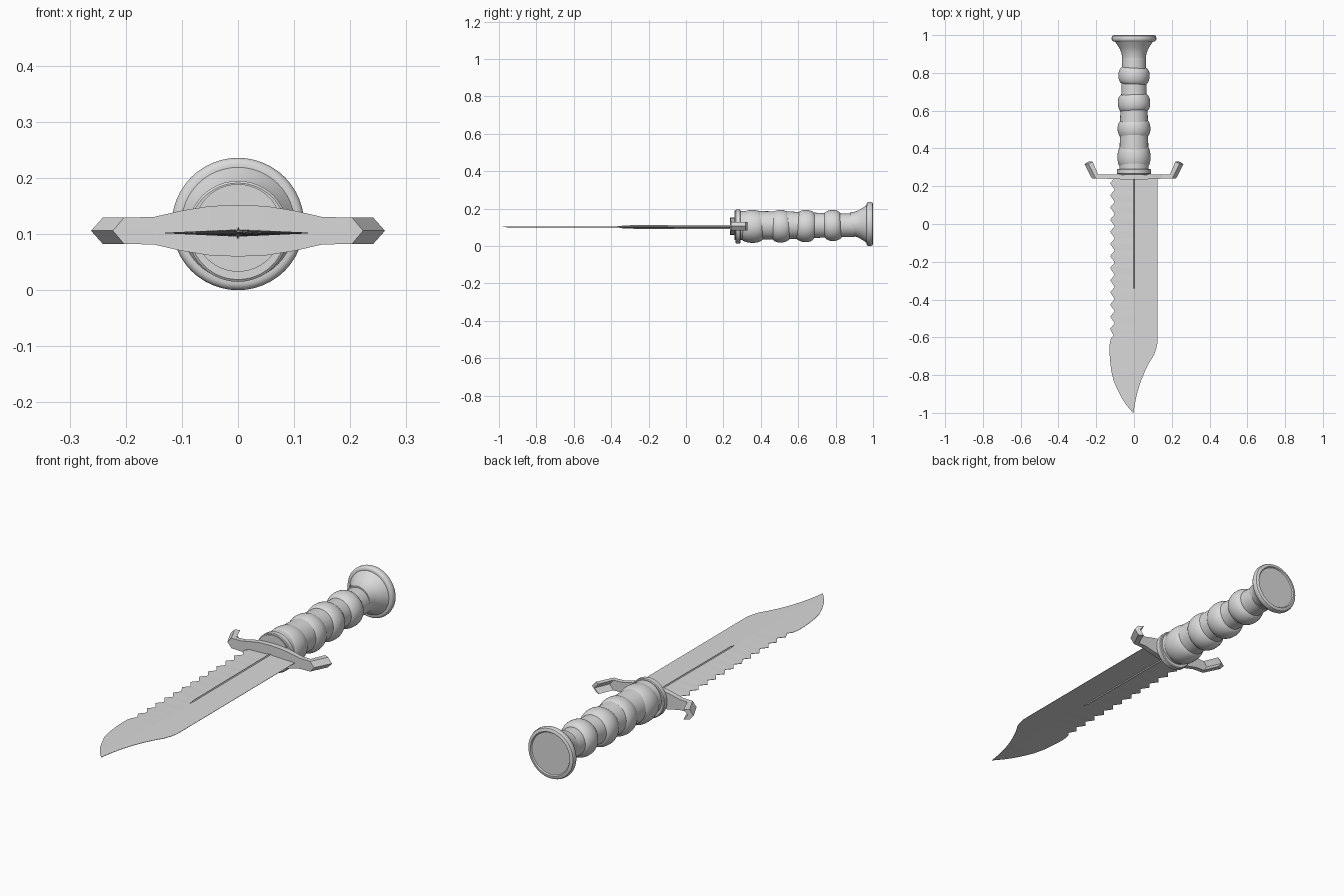
import bpy, bmesh, math
from mathutils import Matrix, Vector

if "Cube" in bpy.data.objects:
    bpy.data.objects.remove(bpy.data.objects["Cube"])

steel = bpy.data.materials.new("plain grey")
steel.diffuse_color = (0.7, 0.7, 0.7, 1)
steel.use_nodes = True
steel.node_tree.nodes["Principled BSDF"].inputs["Base Color"].default_value = steel.diffuse_color


def finish(name, verts, faces, smooth=False):
    me = bpy.data.meshes.new(name)
    me.from_pydata(verts, [], faces)
    bm = bmesh.new()
    bm.from_mesh(me)
    bmesh.ops.recalc_face_normals(bm, faces=bm.faces)
    bm.to_mesh(me)
    bm.free()
    me.materials.append(steel)
    ob = bpy.data.objects.new(name, me)
    bpy.context.collection.objects.link(ob)
    if smooth:
        bpy.ops.object.select_all(action='DESELECT')
        ob.select_set(True)
        bpy.context.view_layer.objects.active = ob
        bpy.ops.object.shade_smooth_by_angle(angle=math.radians(35))
    return ob


def loft(name, rings, smooth=False):
    """Skin a list of equal-length vertex rings and cap both ends."""
    n = len(rings[0])
    verts = [v for r in rings for v in r]
    faces = [(i * n + j, i * n + (j + 1) % n, (i + 1) * n + (j + 1) % n, (i + 1) * n + j)
             for i in range(len(rings) - 1) for j in range(n)]
    faces += [tuple(range(n)), tuple(range((len(rings) - 1) * n, len(rings) * n))]
    return finish(name, verts, faces, smooth)


def lathe(name, profile, zc, tilt=0.0, yaw=0.0, n=48):
    """Turn (y, radius) pairs about a y-axis at height zc, tilted about its middle."""
    ym = (profile[0][0] + profile[-1][0]) / 2
    rot = Matrix.Rotation(tilt, 3, 'X') @ Matrix.Rotation(yaw, 3, 'Z')
    rings = []
    for y, r in profile:
        rings.append([rot @ Vector((r * math.cos(a), y - ym, r * math.sin(a))) + Vector((0, ym, zc))
                      for a in (2 * math.pi * k / n for k in range(n))])
    return loft(name, rings, True)


# pommel: flared neck with a rounded disc and shallow recessed end
lathe("pommel", [(0.88, 0.063), (0.905, 0.066), (0.93, 0.077), (0.95, 0.09), (0.966, 0.101),
                 (0.966, 0.108), (0.969, 0.114), (0.976, 0.118), (0.988, 0.118), (0.996, 0.115),
                 (1.0, 0.108), (1.0, 0.101), (0.995, 0.097), (0.995, 0.01)], 0.118)

# grip core
lathe("grip_core", [(0.26, 0.078), (0.40, 0.076), (0.45, 0.075), (0.57, 0.073),
                    (0.70, 0.067), (0.80, 0.064), (0.90, 0.063)], 0.111)

# rounded grip swells, each slightly tilted
for i, (yc, half, r, zc, tilt, yaw) in enumerate([
        (0.355, 0.058, 0.088, 0.105, 0.0, 0.0), (0.505, 0.047, 0.087, 0.106, 0.06, 0.06),
        (0.64, 0.047, 0.086, 0.107, -0.06, 0.06), (0.785, 0.045, 0.083, 0.110, 0.06, -0.06)]):
    prof = []
    for k in range(13):
        t = -1 + k / 6
        prof.append((yc + half * math.sin(t * math.pi / 2),
                     r - 0.024 * (1 - math.cos(t * math.pi / 2))))
    lathe("grip_swell_%d" % (i + 1), prof, zc, tilt, yaw)

# collar between grip and guard
lathe("collar", [(0.264, 0.086), (0.267, 0.09), (0.288, 0.09), (0.291, 0.086)], 0.105)

# cross guard with bent, ridged tips: front (x, y), back (x, y), half height, ridge shift
half = [((0.0, 0.236), (0.0, 0.264), 0.046, 0), ((0.05, 0.236), (0.05, 0.264), 0.044, 0),
        ((0.10, 0.238), (0.10, 0.262), 0.036, 0), ((0.15, 0.24), (0.15, 0.262), 0.0245, 0),
        ((0.203, 0.241), (0.19, 0.262), 0.0235, 0.02), ((0.241, 0.318), (0.219, 0.33), 0.0235, 0.021)]
rings = []
for s, stations in ((-1, half[:0:-1]), (1, half)):
    for (fx, fy), (bx, by), h, d in stations:
        z = 0.106
        rings.append([(s * fx, fy, z + h), (s * (fx + d), fy, z), (s * fx, fy, z - h),
                      (s * bx, by, z - h), (s * (bx + d), by, z), (s * bx, by, z + h)])
loft("cross_guard", rings)

# blade stations (y, left x, right x): saw-toothed back, then the curved point
stations = [(0.26, -0.1, 0.125)]
teeth, top, bottom = 13, 0.245, -0.59
pitch = (top - bottom) / teeth
for i in range(teeth):
    y = top - i * pitch
    stations += [(y, -0.102, 0.125), (y - 0.45 * pitch, -0.126, 0.125)]
stations += [(-0.59, -0.108, 0.125), (-0.605, -0.122, 0.125), (-0.63, -0.128, 0.124),
             (-0.655, -0.130, 0.119), (-0.69, -0.129, 0.108), (-0.73, -0.126, 0.083),
             (-0.78, -0.120, 0.058), (-0.83, -0.108, 0.037), (-0.88, -0.086, 0.021),
             (-0.92, -0.066, 0.011), (-0.96, -0.039, 0.003), (-0.985, -0.018, -0.001),
             (-1.0, -0.005, -0.003)]
rings = []
for y, l, r in stations:
    m = (l + r) / 2 if y < -0.9 else max(l, min(r, 0.0)) * 0.5
    f = (y + 1.0) / 1.26
    t, e, z = 0.0012 + 0.0055 * f, 0.0008, 0.102
    rings.append([(l, y, z + e), (m, y, z + t), (r, y, z + e),
                  (r, y, z - e), (m, y, z - t), (l, y, z - e)])
loft("blade", rings)

# thin central rib on both faces of the blade, with a short wider root
for name, w, h, y_end in (("blade_rib", 0.007, 0.0115, -0.36), ("rib_root", 0.014, 0.0085, 0.17)):
    rings = [[(w * k, y, 0.102), (0, y, 0.102 + h * q), (-w * k, y, 0.102), (0, y, 0.102 - h * q)]
             for y, k, q in ((0.25, 1, 1), (y_end + 0.03, 0.6, 0.8), (y_end, 0.2, 0.3))]
    loft(name, rings)
